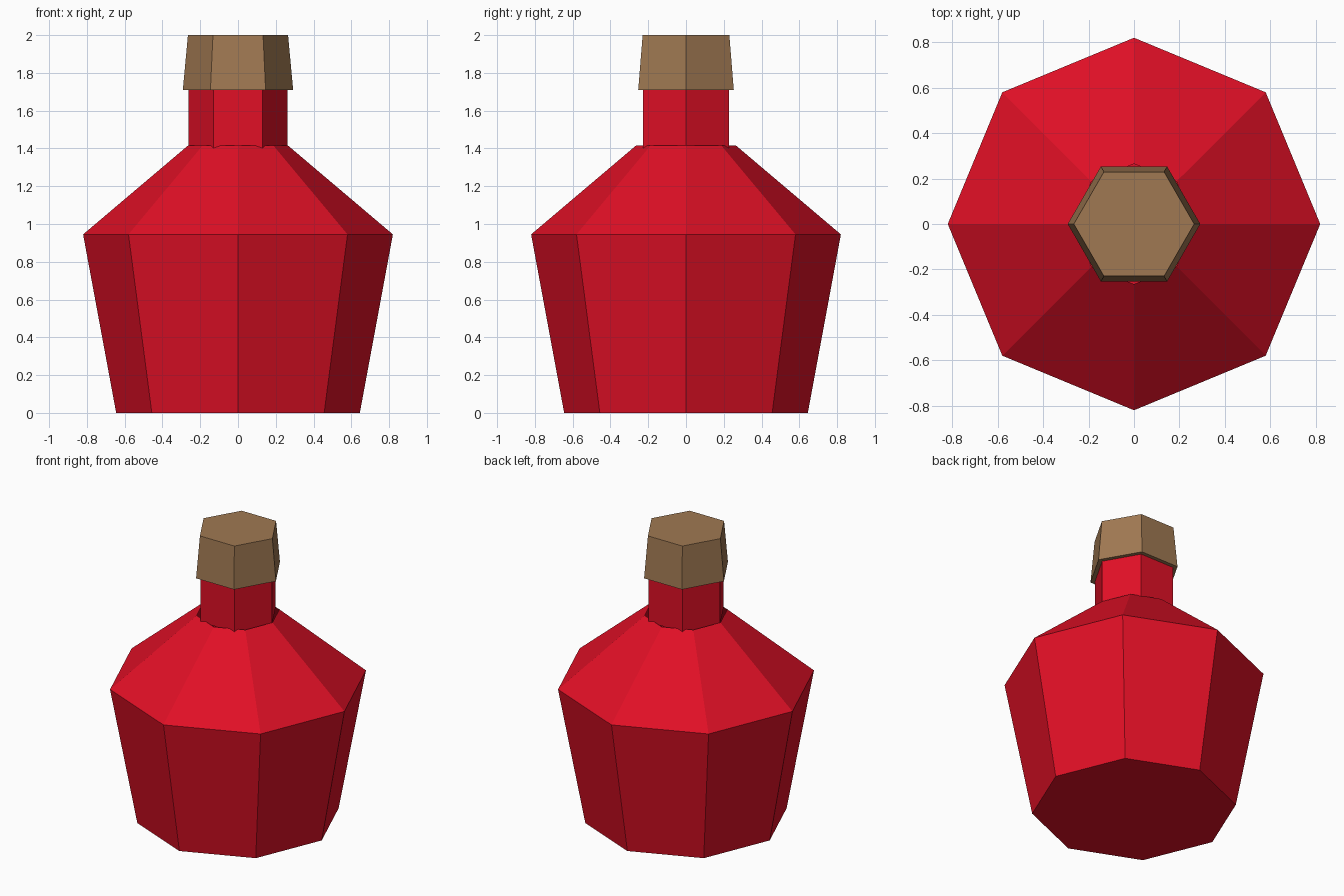
import bpy
import bmesh
from math import cos, sin, tau

cube = bpy.data.objects.get("Cube")
if cube:
    bpy.data.objects.remove(cube, do_unlink=True)


def make_material(name, colour):
    mat = bpy.data.materials.new(name)
    mat.use_nodes = True
    mat.diffuse_color = colour
    mat.node_tree.nodes["Principled BSDF"].inputs["Base Color"].default_value = colour
    return mat


def make_lathe(name, sides, profile, mat, cap_bottom=True, cap_top=True):
    """Faceted solid from (radius, height) rings, first corner on +x."""
    bm = bmesh.new()
    rings = [[bm.verts.new((r * cos(tau * i / sides), r * sin(tau * i / sides), z))
              for i in range(sides)] for r, z in profile]
    for low, high in zip(rings, rings[1:]):
        for i in range(sides):
            j = (i + 1) % sides
            bm.faces.new((low[i], low[j], high[j], high[i]))
    if cap_bottom:
        bm.faces.new(rings[0][::-1])
    if cap_top:
        bm.faces.new(rings[-1])
    mesh = bpy.data.meshes.new(name)
    bm.to_mesh(mesh)
    bm.free()
    mesh.materials.append(mat)
    obj = bpy.data.objects.new(name, mesh)
    bpy.context.collection.objects.link(obj)
    return obj


red = make_material("red_glass", (0.75, 0.005, 0.019, 1))
brown = make_material("brown_cork", (0.35, 0.19, 0.085, 1))

# Eight-sided body with sloping shoulders, open at the mouth
make_lathe("bottle_body", 8, [(0.645, 0), (0.82, 0.945), (0.265, 1.415)], red, cap_top=False)

# Six-sided neck
make_lathe("bottle_neck", 6, [(0.262, 1.40), (0.262, 1.75)], red, cap_bottom=False)

# Tapered stopper over the neck
make_lathe("cork_stopper", 6, [(0.292, 1.71), (0.265, 2.0)], brown)
